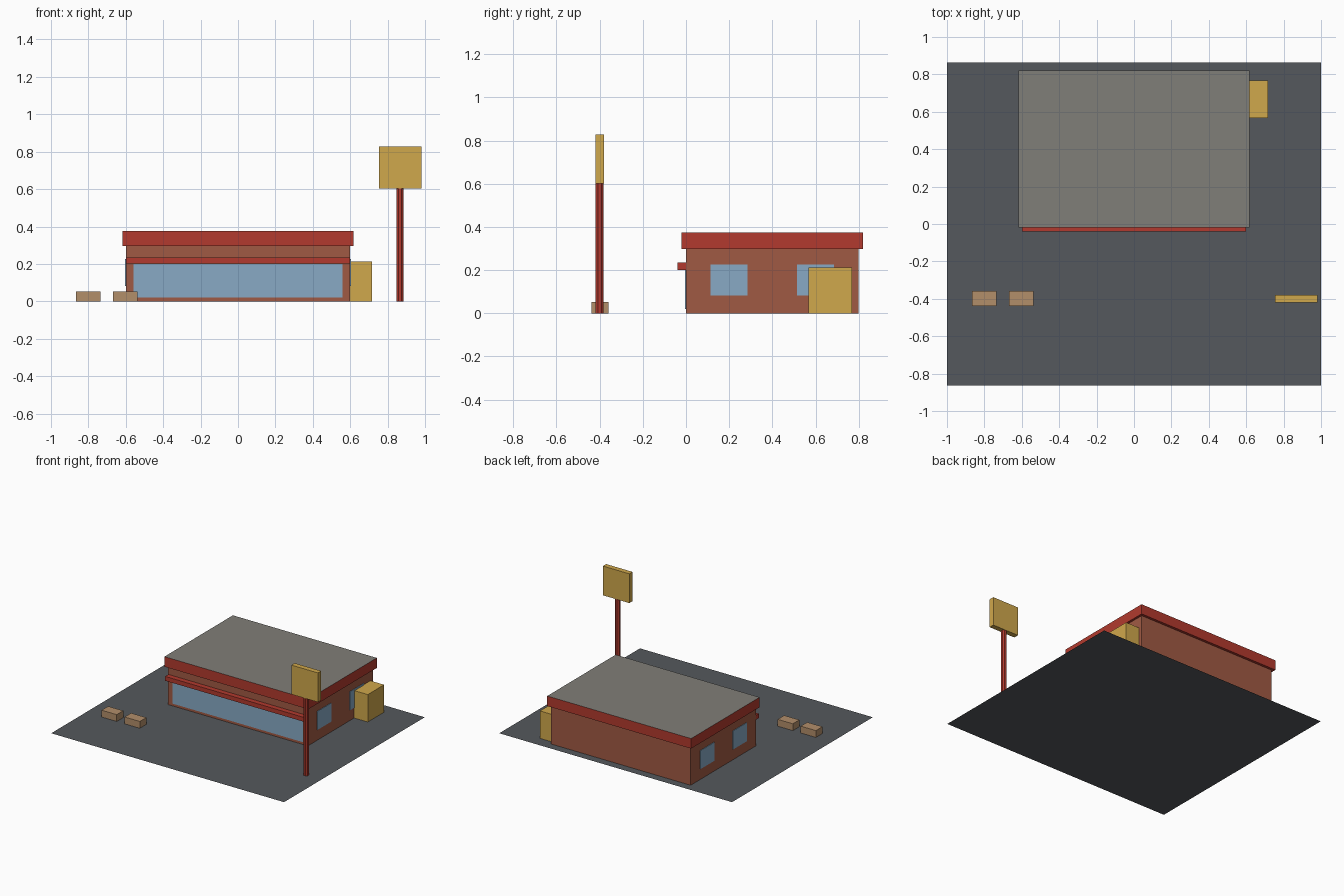
import bpy, bmesh, math
from mathutils import Matrix, Vector

if "Cube" in bpy.data.objects:
    bpy.data.objects.remove(bpy.data.objects["Cube"])


def material(name, r, g, b):
    lin = [((c / 255 + 0.055) / 1.055) ** 2.4 for c in (r, g, b)]
    m = bpy.data.materials.new(name)
    m.diffuse_color = (*lin, 1)
    m.use_nodes = True
    m.node_tree.nodes["Principled BSDF"].inputs["Base Color"].default_value = m.diffuse_color
    return m


ASPHALT = material("asphalt", 85, 89, 93)
BRICK = material("brick", 160, 90, 68)
RED = material("red_trim", 178, 58, 46)
GREY = material("roof_grey", 128, 126, 120)
GLASS = material("glass", 136, 170, 197)
YELLOW = material("yellow", 208, 168, 76)
WOOD = material("wood", 178, 142, 106)


def finish(name, bm, *mats):
    """Turn a bmesh into a flat-shaded object."""
    bmesh.ops.recalc_face_normals(bm, faces=bm.faces)
    me = bpy.data.meshes.new(name)
    bm.to_mesh(me)
    bm.free()
    for m in mats:
        me.materials.append(m)
    ob = bpy.data.objects.new(name, me)
    bpy.context.collection.objects.link(ob)
    return ob


def box(name, x, y, z, *mats):
    """Box from (min, max) ranges; a box on the ground has no bottom face."""
    bm = bmesh.new()
    size = Vector((x[1] - x[0], y[1] - y[0], z[1] - z[0]))
    mid = Vector((sum(x), sum(y), sum(z))) / 2
    bmesh.ops.create_cube(bm, size=1, matrix=Matrix.Translation(mid) @ Matrix.Diagonal((*size, 1)))
    if z[0] == 0:
        bm.normal_update()
        bmesh.ops.delete(bm, geom=[f for f in bm.faces if f.normal.z < -0.9], context='FACES')
    if len(mats) > 1:  # second material goes on the top
        bm.normal_update()
        for f in bm.faces:
            f.material_index = int(f.normal.z > 0.9)
    return finish(name, bm, *mats)


# Parking lot: a single flat sheet
bm = bmesh.new()
bmesh.ops.create_grid(bm, x_segments=1, y_segments=1, size=1, matrix=Matrix.Diagonal((1, 0.863, 1, 1)))
finish("parking_lot", bm, ASPHALT)

# Building: walls, overhanging roof slab, front canopy
box("walls", (-0.6, 0.6), (0, 0.8), (0, 0.3), BRICK)
box("roof", (-0.618, 0.618), (-0.02, 0.82), (0.297, 0.375), RED, GREY)
box("canopy", (-0.598, 0.598), (-0.04, 0), (0.201, 0.235), RED)

# Windows: shop front and two on each side
box("front_window", (-0.56, 0.56), (-0.004, 0.002), (0.02, 0.2), GLASS)
for side, name in ((1, "right"), (-1, "left")):
    for i, y in enumerate((0.2, 0.6)):
        xs = sorted((side * 0.598, side * 0.604))
        box(f"{name}_window_{i + 1}", xs, (y - 0.086, y + 0.086), (0.082, 0.226), GLASS)

# Utility box against the right wall
box("utility_box", (0.6, 0.717), (0.568, 0.768), (0, 0.213), YELLOW)

# Roadside sign
bm = bmesh.new()
bmesh.ops.create_cone(bm, cap_ends=False, segments=8, radius1=0.02, radius2=0.02, depth=0.61,
                      matrix=Matrix.Translation((0.866, -0.4, 0.305)) @ Matrix.Rotation(math.pi / 8, 4, 'Z'))
finish("sign_pole", bm, RED)
box("sign_board", (0.753, 0.98), (-0.42, -0.38), (0.602, 0.829), YELLOW)

# Benches
for i, x in enumerate((-0.8, -0.602)):
    box(f"bench_{i + 1}", (x - 0.065, x + 0.065), (-0.438, -0.358), (0, 0.053), WOOD)
